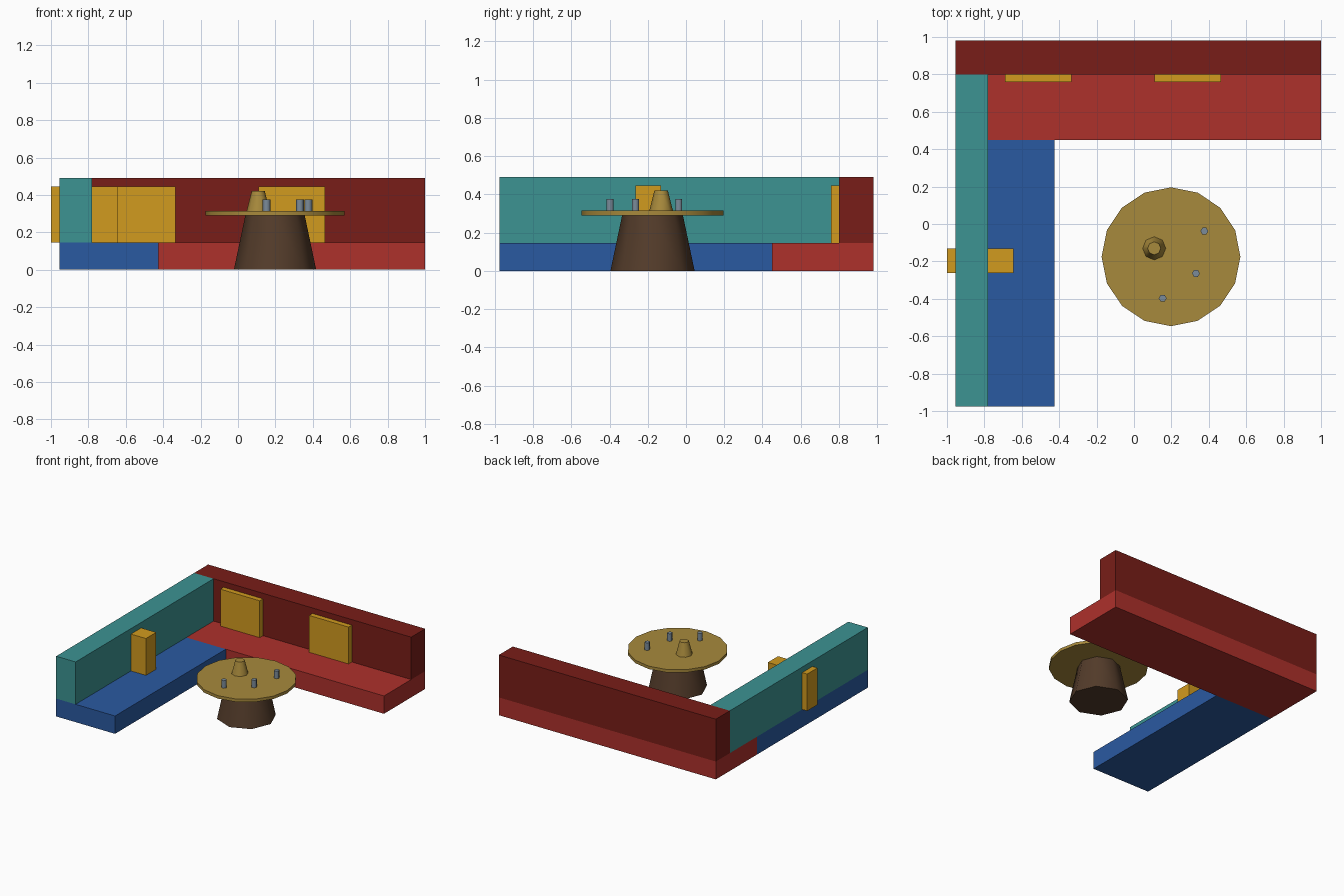
import bpy
import math

if "Cube" in bpy.data.objects:
    bpy.data.objects.remove(bpy.data.objects["Cube"])


def material(name, rgb):
    # rgb is given as 0-255 display values and converted to linear
    m = bpy.data.materials.new(name)
    m.diffuse_color = [(c / 255) ** 2.2 for c in rgb] + [1]
    m.use_nodes = True
    m.node_tree.nodes["Principled BSDF"].inputs["Base Color"].default_value = m.diffuse_color
    return m


RED = material("red_fabric", (172, 52, 47))
DARK_RED = material("dark_red_fabric", (120, 35, 30))
BLUE = material("blue_fabric", (46, 90, 160))
TEAL = material("teal_fabric", (62, 146, 145))
GOLD = material("gold_fabric", (208, 153, 36))
WOOD = material("table_wood", (166, 136, 62))
DARK_WOOD = material("dark_wood", (84, 62, 46))
STEEL = material("cup_metal", (122, 138, 152))


def box(name, x, y, z, mat):
    # box from (min, max) ranges
    lo, hi = zip(x, y, z)
    bpy.ops.mesh.primitive_cube_add(size=1, location=[(a + b) / 2 for a, b in zip(lo, hi)])
    ob = bpy.context.object
    ob.name = name
    ob.scale = [b - a for a, b in zip(lo, hi)]
    bpy.ops.object.transform_apply(location=False, rotation=False, scale=True)
    ob.data.materials.append(mat)


def frustum(name, sides, centre, z0, z1, r0, r1, mat):
    # tapered round part, smooth around the side, sharp at the caps
    bpy.ops.mesh.primitive_cone_add(vertices=sides, radius1=r0, radius2=r1, depth=z1 - z0,
                                    location=(*centre, (z0 + z1) / 2),
                                    rotation=(0, 0, math.pi / 2))
    ob = bpy.context.object
    ob.name = name
    ob.data.materials.append(mat)
    bpy.ops.object.shade_smooth_by_angle(angle=math.radians(62))


SEAT, BACK, CUSHION = 0.145, 0.49, 0.445
LEFT = -0.955

# corner bench: rear run and left run
box("rear_seat", (LEFT, 1.0), (0.45, 0.98), (0, SEAT), RED)
box("rear_backrest", (LEFT, 1.0), (0.80, 0.98), (SEAT, BACK), DARK_RED)
box("left_seat", (LEFT, -0.425), (-0.975, 0.45), (0, SEAT), BLUE)
box("left_backrest", (LEFT, -0.78), (-0.975, 0.80), (SEAT, BACK), TEAL)

# cushions, pressed into the backrests
for i, x in enumerate((-0.69, 0.11)):
    box(f"rear_cushion_{i + 1}", (x, x + 0.355), (0.758, 0.89), (SEAT, CUSHION), GOLD)
box("left_cushion", (-1.0, -0.645), (-0.263, -0.131), (SEAT, CUSHION), GOLD)

# round table
TABLE = (0.198, -0.175)
frustum("table_leg", 8, TABLE, 0, 0.29, 0.22, 0.159, DARK_WOOD)
frustum("table_top", 16, TABLE, 0.29, 0.314, 0.371, 0.371, WOOD)

# jug and cups
frustum("jug", 8, (0.108, -0.13), 0.314, 0.42, 0.062, 0.035, WOOD)
for i, c in enumerate(((0.376, -0.038), (0.331, -0.264), (0.153, -0.397))):
    frustum(f"cup_{i + 1}", 6, c, 0.314, 0.375, 0.021, 0.021, STEEL)
